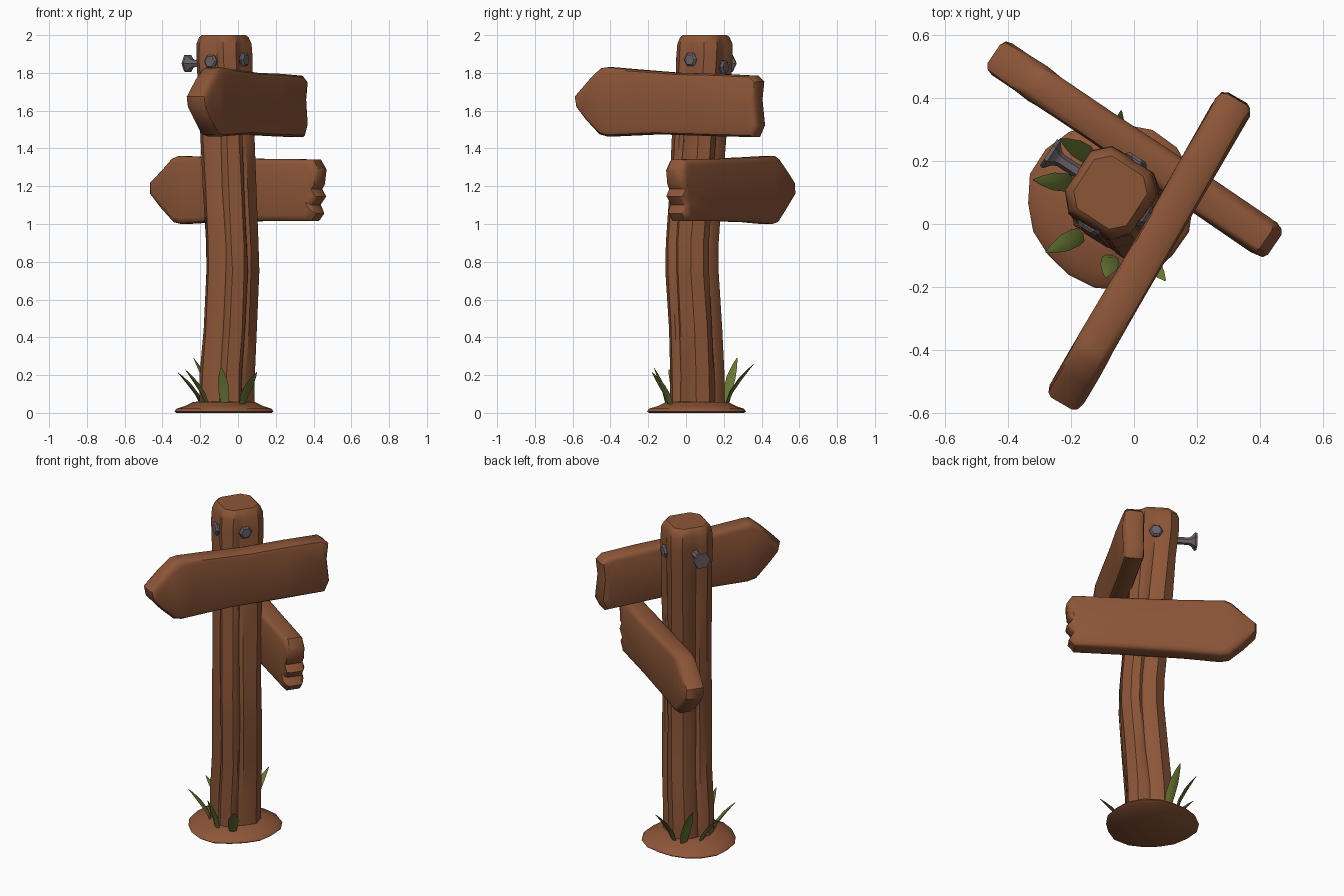
import bpy, bmesh, math, random
from mathutils import Vector

if "Cube" in bpy.data.objects:
    bpy.data.objects.remove(bpy.data.objects["Cube"])

random.seed(4)


def material(name, rgb):
    m = bpy.data.materials.new(name)
    m.diffuse_color = (*rgb, 1)
    m.use_nodes = True
    m.node_tree.nodes["Principled BSDF"].inputs["Base Color"].default_value = m.diffuse_color
    return m


WOOD = material("brown wood", (0.262, 0.092, 0.039))
SOIL = material("brown soil", (0.270, 0.093, 0.040))
GRASS = material("olive grass", (0.140, 0.180, 0.033))
IRON = material("grey iron", (0.150, 0.122, 0.135))


def loft(name, rings, mat, angle=38):
    """Skin a list of equal-sized point rings and cap both ends."""
    bm = bmesh.new()
    loops = [[bm.verts.new(p) for p in r] for r in rings]
    n = len(rings[0])
    for a, b in zip(loops, loops[1:]):
        for i in range(n):
            j = (i + 1) % n
            bm.faces.new((a[i], a[j], b[j], b[i]))
    caps = [bm.faces.new(loops[0]), bm.faces.new(loops[-1])]
    bmesh.ops.recalc_face_normals(bm, faces=bm.faces)
    bmesh.ops.triangulate(bm, faces=caps)
    me = bpy.data.meshes.new(name)
    bm.to_mesh(me)
    bm.free()
    ob = bpy.data.objects.new(name, me)
    bpy.context.collection.objects.link(ob)
    me.materials.append(mat)
    bpy.ops.object.select_all(action='DESELECT')
    ob.select_set(True)
    bpy.context.view_layer.objects.active = ob
    bpy.ops.object.shade_smooth_by_angle(angle=math.radians(angle))
    return ob


# Post: chamfered square with a shallow crack on each side, gently bent
TURN = math.radians(-33)
AX = Vector((math.cos(TURN), math.sin(TURN), 0))
AY = Vector((-AX.y, AX.x, 0))


def post_ring(cx, cy, z, s, crack):
    pts = []
    for k in range(4):
        c, d = math.cos(k * math.pi / 2), math.sin(k * math.pi / 2)
        g = 0.02 * (k - 1.5)
        for x, y in ((.125, -.075), (.125, g - .018), (.125 - crack, g),
                     (.125, g + .018), (.125, .075)):
            x, y = x * s, y * s
            p = Vector((cx, cy, z)) + AX * (x * c - y * d) + AY * (x * d + y * c)
            if 0.1 < z < 1.9:
                p += Vector((random.uniform(-.003, .003), random.uniform(-.003, .003), 0))
            pts.append(p)
    return pts


post = [(-.060, .06, .01, 1.0, .006), (-.058, .06, .2, 1.0, .012),
        (-.040, .05, .45, .98, .014), (-.027, .032, .75, .97, .012),
        (-.030, .032, .9, .97, .010), (-.047, .055, 1.2, .97, .014),
        (-.055, .07, 1.45, .98, .012), (-.065, .085, 1.7, .99, .010),
        (-.073, .098, 1.88, 1.02, .006), (-.074, .10, 1.955, 1.0, .003),
        (-.075, .10, 1.988, .90, .001), (-.075, .10, 2.0, .80, 0)]
loft("post", [post_ring(*p) for p in post], WOOD)


# Sign boards: outline in (distance along, height), rounded over the thickness
def board(name, outline, start, heading, half):
    d = Vector((math.cos(heading), math.sin(heading), 0))
    n = Vector((-d.y, d.x, 0))
    us, zs = [p[0] for p in outline], [p[1] for p in outline]
    cu, cz = (max(us) + min(us)) / 2, (max(zs) + min(zs)) / 2
    hu, hz = (max(us) - min(us)) / 2, (max(zs) - min(zs)) / 2
    rings = []
    for t, r in ((-1, .032), (-.86, .010), (-.6, 0), (.6, 0), (.86, .010), (1, .032)):
        rings.append([Vector((*start, 0)) + d * (cu + (u - cu) * (1 - r / hu))
                      + n * (t * half + random.uniform(-.003, .003))
                      + Vector((0, 0, cz + (z - cz) * (1 - r / hz))) for u, z in outline])
    loft(name, rings, WOOD)


board("upper_sign_board",
      [(0, 1.675), (.09, 1.765), (.16, 1.825), (.20, 1.83), (.36, 1.818), (.62, 1.80),
       (.86, 1.795), (1.08, 1.785), (1.115, 1.755), (1.105, 1.66), (1.12, 1.52),
       (1.09, 1.46), (.85, 1.465), (.5, 1.475), (.2, 1.463), (.15, 1.475),
       (.07, 1.55), (.01, 1.62)],
      (-.23, -.57), math.radians(60), .06)
board("lower_sign_board",
      [(0, 1.22), (.07, 1.28), (.14, 1.345), (.18, 1.36), (.4, 1.353), (.7, 1.345),
       (1.045, 1.342), (1.078, 1.29), (1.07, 1.21), (1.05, 1.185), (1.078, 1.145),
       (1.04, 1.10), (1.065, 1.055), (1.03, 1.015), (.7, 1.015), (.4, 1.01),
       (.2, 1.0), (.15, 1.01), (.07, 1.085), (0, 1.16)],
      (-.445, .54), math.radians(-34.2), .06)


# Soil mound: low irregular disc
N = 18
wob = [1 + .025 * math.sin(3 * i * math.tau / N) + random.uniform(-.025, .025) for i in range(N)]
loft("soil_mound",
     [[(-.075 + r * wob[i] * math.cos(i * math.tau / N),
        .066 + r * wob[i] * math.sin(i * math.tau / N), z) for i in range(N)]
      for r, z in ((.255, 0), (.265, .008), (.255, .022), (.21, .036), (.165, .058), (.10, .062))],
     SOIL, 60)


# Grass blades: tapered, curving outward from base to tip
blades = [((-.16, -.03), (-.28, -.09), .23), ((-.07, -.10), (-.09, -.17), .24),
          ((.02, -.08), (.10, -.18), .215), ((-.07, .21), (-.04, .36), .26),
          ((-.13, .21), (-.235, .27), .29), ((-.19, .13), (-.32, .14), .215)]
for k, (b, t, h) in enumerate(blades):
    run = Vector((t[0] - b[0], t[1] - b[1], 0))
    out = run.normalized()
    side = Vector((-out.y, out.x, 0))
    rings = []
    for s, w in ((0, .018), (.3, .029), (.6, .028), (.85, .015), (1, .002)):
        p = Vector((*b, .035 + (h - .035) * s ** .9)) + run * s ** 1.35
        th = w * .3
        up = Vector((out.x, out.y, -.5)) * th
        rings.append([p + side * w, p + up, p - side * w, p - up])
    loft(f"grass_blade_{k + 1}", rings, GRASS, 50)


# Nails: six-sided rings along an axis pointing out of each post side
def nail(name, base, axis, steps):
    side = Vector((-axis.y, axis.x, 0))
    loft(name, [[base + axis * d + side * (r * math.cos(i * math.pi / 3))
                 + Vector((0, 0, r * math.sin(i * math.pi / 3))) for i in range(6)]
                for d, r in steps], IRON, 30)


core = Vector((-.073, .098, 0))
flush = [(.10, .038), (.132, .040), (.142, .030)]
loose = [(.09, .022), (.19, .021), (.205, .028), (.225, .052), (.237, .050)]
Z = Vector((0, 0, 1))
nail("nail_right", core + Z * 1.87 - AY * .003, AX, flush)
nail("nail_back", core + Z * 1.83 + AX * .01, AY, flush)
nail("nail_front", core + Z * 1.86, -AY, flush)
nail("nail_loose", core + Z * 1.85, -AX, loose)
